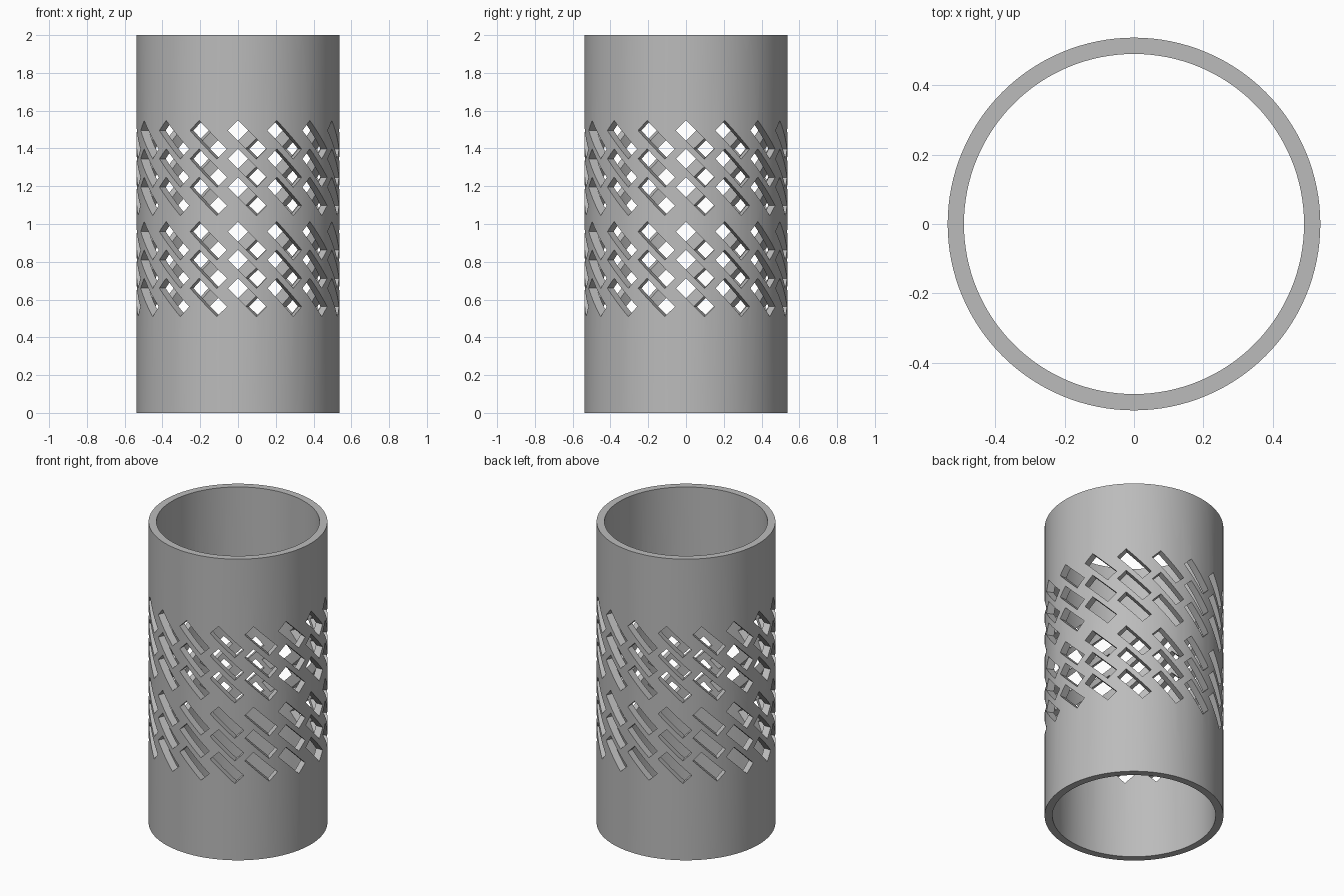
import bpy, bmesh, math
from mathutils import Matrix

if "Cube" in bpy.data.objects:
    bpy.data.objects.remove(bpy.data.objects["Cube"], do_unlink=True)

OUTER, INNER, HEIGHT, SEGMENTS = 0.538, 0.491, 2.0, 128
COLUMNS, ROWS, ROW_PITCH = 16, 3, 0.15
BAND_TOPS = (1.548, 1.013)
SLOT_WIDTH, SLOT_LENGTH = 0.075, 0.213

grey = bpy.data.materials.new("neutral grey")
grey.use_nodes = True
colour = (0.5, 0.5, 0.5, 1)
grey.diffuse_color = colour
grey.node_tree.nodes["Principled BSDF"].inputs["Base Color"].default_value = colour


def make_object(name, bm):
    bmesh.ops.recalc_face_normals(bm, faces=bm.faces)
    mesh = bpy.data.meshes.new(name)
    bm.to_mesh(mesh)
    bm.free()
    mesh.materials.append(grey)
    obj = bpy.data.objects.new(name, mesh)
    bpy.context.collection.objects.link(obj)
    return obj


# Tube: a rectangular wall section swept round the axis
bm = bmesh.new()
section = [(OUTER, 0), (OUTER, HEIGHT), (INNER, HEIGHT), (INNER, 0)]
rings = []
for i in range(SEGMENTS):
    a = 2 * math.pi * i / SEGMENTS
    rings.append([bm.verts.new((r * math.cos(a), r * math.sin(a), z)) for r, z in section])
for i, ring in enumerate(rings):
    following = rings[(i + 1) % SEGMENTS]
    for k in range(4):
        n = (k + 1) % 4
        bm.faces.new((ring[k], following[k], following[n], ring[n]))
tube = make_object("slotted_tube", bm)

# Slot cutters: slanted boxes hung from their top corner, repeated round the wall
bm = bmesh.new()
tilt = Matrix.Rotation(math.radians(45), 4, 'Y')
box = (Matrix.Translation((SLOT_LENGTH / 2, -0.515, -SLOT_WIDTH / 2))
       @ Matrix.Diagonal((SLOT_LENGTH, 0.17, SLOT_WIDTH, 1)))
for column in range(COLUMNS):
    turn = Matrix.Rotation(2 * math.pi * column / COLUMNS, 4, 'Z')
    for top in BAND_TOPS:
        for row in range(ROWS):
            lift = Matrix.Translation((0, 0, top - row * ROW_PITCH))
            bmesh.ops.create_cube(bm, size=1, matrix=turn @ lift @ tilt @ box)
cutter = make_object("slot_cutters", bm)
cutter.hide_render = True

# Cut the slots, then discard the cutters
cut = tube.modifiers.new("slots", 'BOOLEAN')
cut.operation = 'DIFFERENCE'
cut.solver = 'EXACT'
cut.object = cutter
bpy.ops.object.select_all(action='DESELECT')
tube.select_set(True)
bpy.context.view_layer.objects.active = tube
bpy.ops.object.modifier_apply(modifier=cut.name)
bpy.data.objects.remove(cutter, do_unlink=True)
bpy.ops.object.shade_smooth_by_angle(angle=math.radians(30))
